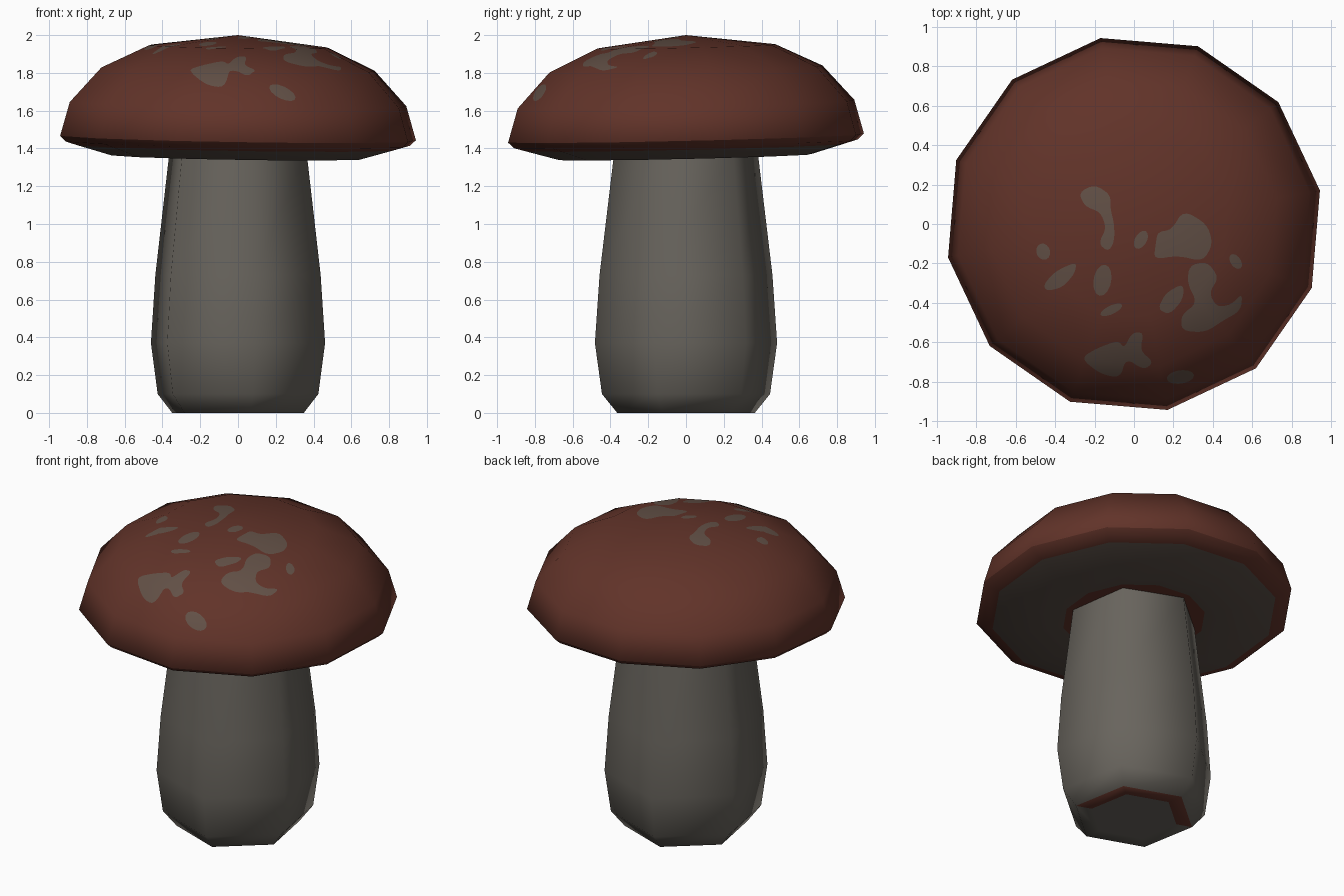
import bpy, bmesh, math
from mathutils import Vector
from mathutils.geometry import delaunay_2d_cdt

if "Cube" in bpy.data.objects:
    bpy.data.objects.remove(bpy.data.objects["Cube"])

ROT = math.radians(10.2)


def material(name, rgb):
    m = bpy.data.materials.new(name)
    m.diffuse_color = (*rgb, 1)
    m.use_nodes = True
    m.node_tree.nodes["Principled BSDF"].inputs["Base Color"].default_value = m.diffuse_color
    return m


BROWN = material("cap brown", (0.120, 0.033, 0.022))
GREY = material("stem grey", (0.138, 0.127, 0.109))
SPOT = material("spot grey brown", (0.122, 0.080, 0.061))
GILL = material("gill grey", (0.098, 0.074, 0.060))


def tilt(x, y):
    return -0.016 * x + 0.023 * y


def add_object(name, mesh, mats):
    for m in mats:
        mesh.materials.append(m)
    ob = bpy.data.objects.new(name, mesh)
    bpy.context.collection.objects.link(ob)
    return ob


def lathe(name, profile, sides, rot, mats, rule, tilted=False):
    """Spin a profile listed from bottom centre outwards and up."""
    bm = bmesh.new()
    rings = []
    for r, z in profile:
        ring = []
        for j in range(sides):
            a = rot + j * math.tau / sides
            x, y = r * math.cos(a), r * math.sin(a)
            ring.append(bm.verts.new((x, y, z + (tilt(x, y) if tilted else 0))))
        rings.append(ring)
    for i in range(len(rings) - 1):
        a, b = rings[i], rings[i + 1]
        for j in range(sides):
            k = (j + 1) % sides
            f = bm.faces.new((a[j], a[k], b[k], b[j]))
            f.smooth = True
            f.material_index = rule(i, rot + (j + 0.5) * math.tau / sides)
    bmesh.ops.remove_doubles(bm, verts=bm.verts, dist=1e-5)
    mesh = bpy.data.meshes.new(name)
    bm.to_mesh(mesh)
    bm.free()
    return add_object(name, mesh, mats)


# Six-sided stem, with a brown stain on the back half of its base
lathe("stem",
      [(0, 0), (0.27, 0), (0.37, 0), (0.452, 0.10), (0.49, 0.37),
       (0.465, 0.73), (0.386, 1.38)],
      6, ROT + math.radians(30), [GREY, BROWN],
      lambda i, a: int(i == 1 and math.sin(a) > 0))

# Underside: gills between a brown collar and the brown lip
lathe("cap_underside",
      [(0.30, 1.362), (0.43, 1.36), (0.68, 1.355), (0.86, 1.406),
       (0.925, 1.425), (0.957, 1.455)],
      12, ROT, [BROWN, GILL], lambda i, a: int(i in (1, 2)), True)

# Dome rings: radius, height, elevation of the smooth normal in degrees
DOME = [(0, 2.0, 90), (0.48, 1.94, 74), (0.735, 1.82, 54),
        (0.905, 1.635, 29), (0.957, 1.455, -17)]

# Irregular spots as seen from above
BLOTCHES = [
    [(-.28, .16), (-.2, .2), (-.12, .15), (-.12, .08), (-.1, .0), (-.1, -.09),
     (-.13, -.14), (-.18, -.1), (-.14, -.02), (-.17, .06), (-.25, .09)],
    [(.12, -.04), (.19, -.03), (.25, .07), (.37, 0), (.4, -.1), (.35, -.19),
     (.22, -.16), (.1, -.18), (.11, -.1)],
    [(-.46, -.31), (-.4, -.24), (-.29, -.19), (-.30, -.25), (-.36, -.32), (-.44, -.34)],
    [(.12, -.43), (.16, -.35), (.25, -.3), (.25, -.38), (.18, -.46)],
    [(.28, -.21), (.37, -.19), (.43, -.27), (.38, -.35), (.42, -.42), (.49, -.41),
     (.55, -.35), (.54, -.44), (.45, -.49), (.36, -.55), (.24, -.54), (.24, -.46),
     (.32, -.4), (.27, -.3)],
    [(-.27, -.68), (-.19, -.63), (-.08, -.59), (-.05, -.63), (-.01, -.55), (.05, -.55),
     (.03, -.64), (.1, -.7), (.05, -.74), (-.04, -.68), (-.07, -.78), (-.17, -.76)],
]
# Small oval spots: x, y, half length, half width, turn in degrees
OVALS = [(.035, -.08, .05, .03, 60), (-.46, -.14, .042, .035, 110),
         (-.16, -.285, .08, .045, 80), (-.115, -.435, .06, .022, 25),
         (.515, -.19, .042, .026, 125), (.235, -.775, .07, .034, 8)]


def rounded(pts):
    """Cut corners twice and return the outline anticlockwise."""
    pts = [Vector(p) for p in pts]
    for _ in range(2):
        new = []
        for p, q in zip(pts, pts[1:] + pts[:1]):
            new += [p.lerp(q, 0.22), p.lerp(q, 0.78)]
        pts = new
    area = sum(p.x * q.y - p.y * q.x for p, q in zip(pts, pts[1:] + pts[:1]))
    return pts if area > 0 else pts[::-1]


def oval(x, y, a, b, turn):
    t, n = math.radians(turn), 14
    out = []
    for k in range(n):
        u, v = a * math.cos(k * math.tau / n), b * math.sin(k * math.tau / n)
        out.append(Vector((x + u * math.cos(t) - v * math.sin(t),
                           y + u * math.sin(t) + v * math.cos(t))))
    return out


def dome_point(p):
    """Height and smooth normal of the twelve-sided dome above a point."""
    a = math.atan2(p.y, p.x)
    step = math.tau / 12
    local = (a - ROT) % step - step / 2
    q = p.length * math.cos(local) / math.cos(step / 2)
    for (r0, z0, e0), (r1, z1, e1) in zip(DOME, DOME[1:]):
        if q <= r1 or r1 == DOME[-1][0]:
            t = min(1, (q - r0) / (r1 - r0))
            break
    e = math.radians(e0 + (e1 - e0) * t)
    z = z0 + (z1 - z0) * t + tilt(p.x, p.y)
    n = Vector((math.cos(e) * math.cos(a), math.cos(e) * math.sin(a), math.sin(e)))
    return Vector((p.x, p.y, z)), n


# Dome with the spots cut into its facets
pts, edges, faces = [Vector((0, 0))], [], []
for i, (r, _, _) in enumerate(DOME[1:]):
    for j in range(12):
        a = ROT + j * math.tau / 12
        pts.append(Vector((r * math.cos(a), r * math.sin(a))))
        here = 1 + i * 12 + j
        edges.append((here, 1 + i * 12 + (j + 1) % 12))
        edges.append((here, here - 12 if i else 0))
for outline in [rounded(b) for b in BLOTCHES] + [oval(*o) for o in OVALS]:
    faces.append(list(range(len(pts), len(pts) + len(outline))))
    pts += outline
flat, _, tris, _, _, source = delaunay_2d_cdt(pts, edges, faces, 0, 1e-5, True)

placed = [dome_point(Vector(p)) for p in flat]
mesh = bpy.data.meshes.new("cap_top")
mesh.from_pydata([p for p, n in placed], [], [list(t) for t in tris])
add_object("cap_top", mesh, [BROWN, SPOT])
for poly, src in zip(mesh.polygons, source):
    poly.use_smooth = True
    poly.material_index = 1 if len(src) else 0
mesh.update()
mesh.normals_split_custom_set_from_vertices([n for p, n in placed])
